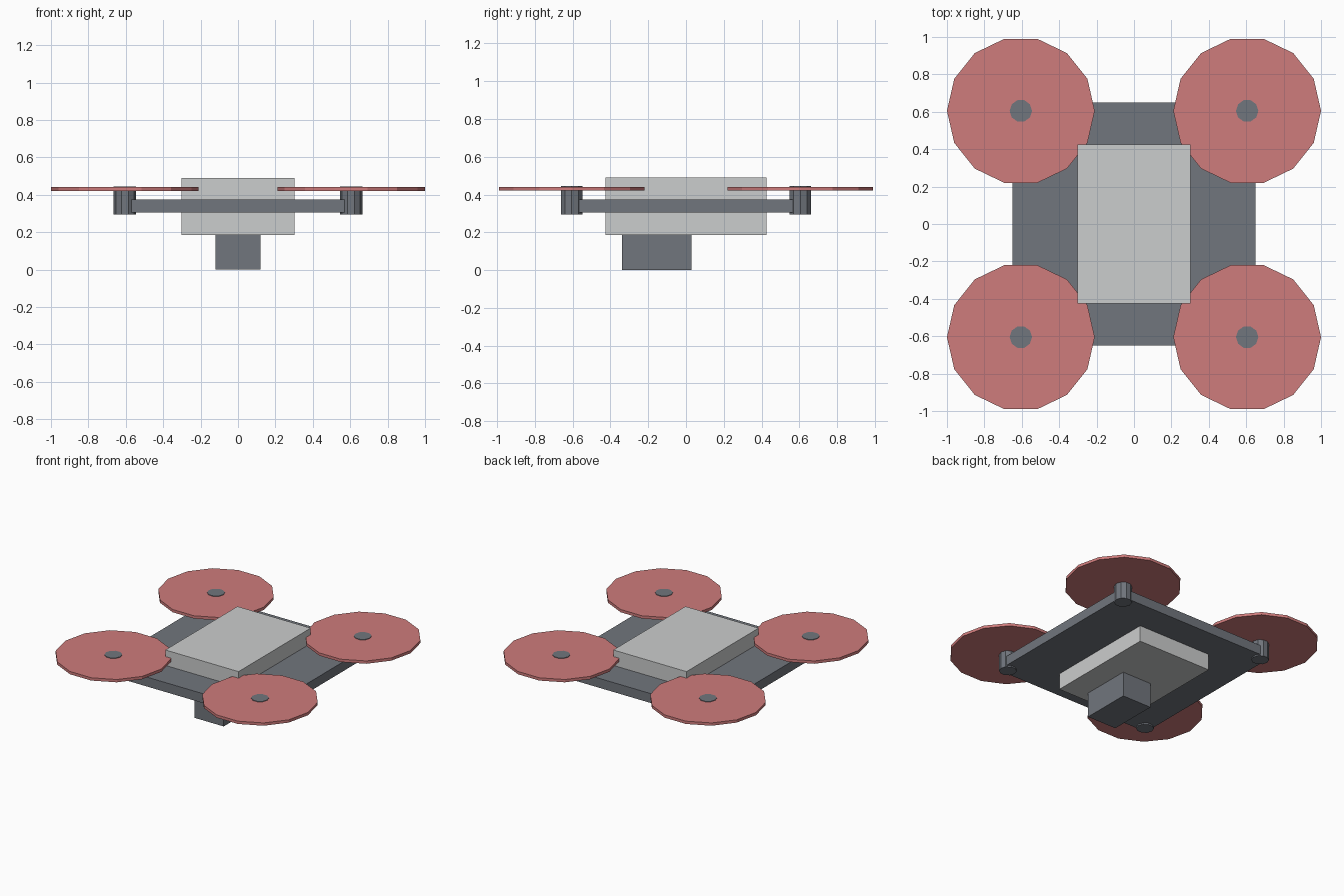
import bpy, bmesh, math

cube = bpy.data.objects.get("Cube")
if cube:
    bpy.data.objects.remove(cube, do_unlink=True)


def make_material(name, rgb):
    mat = bpy.data.materials.new(name)
    mat.use_nodes = True
    mat.diffuse_color = (*rgb, 1)
    mat.node_tree.nodes["Principled BSDF"].inputs["Base Color"].default_value = (*rgb, 1)
    return mat


slate = make_material("slate grey", (0.165, 0.18, 0.205))
silver = make_material("light grey", (0.60, 0.61, 0.61))
rose = make_material("rose red", (0.62, 0.20, 0.20))


def prism(name, outline, z0, z1, mat, location=(0, 0)):
    """Extrude a flat counter-clockwise outline from z0 to z1."""
    bm = bmesh.new()
    base = bm.faces.new([bm.verts.new((x, y, z0)) for x, y in outline])
    top = bmesh.ops.extrude_face_region(bm, geom=[base], use_keep_orig=True)["geom"]
    for v in (g for g in top if isinstance(g, bmesh.types.BMVert)):
        v.co.z = z1
    bmesh.ops.recalc_face_normals(bm, faces=bm.faces)
    mesh = bpy.data.meshes.new(name)
    bm.to_mesh(mesh)
    bm.free()
    mesh.materials.append(mat)
    obj = bpy.data.objects.new(name, mesh)
    obj.location = (*location, 0)
    bpy.context.collection.objects.link(obj)
    return obj


def rectangle(x0, x1, y0, y1):
    return [(x0, y0), (x1, y0), (x1, y1), (x0, y1)]


def polygon(radius, sides):
    step = math.tau / sides
    return [(radius * math.cos(i * step), radius * math.sin(i * step)) for i in range(sides)]


# Frame plate, its corners cut off at the motors
half, cut = 0.65, 0.60
plate = [(-cut, -half), (cut, -half), (half, -cut), (half, cut),
         (cut, half), (-cut, half), (-half, cut), (-half, -cut)]
prism("frame_plate", plate, 0.305, 0.375, slate)

# Body and the camera slung under its front
prism("body", rectangle(-0.302, 0.302, -0.425, 0.425), 0.185, 0.49, silver)
prism("camera", rectangle(-0.12, 0.12, -0.34, 0.03), 0, 0.19, slate)

# Motor and rotor disc at each corner
for side, x in (("right", -0.605), ("left", 0.605)):
    for end, y in (("front", -0.605), ("back", 0.605)):
        prism(f"motor_{end}_{side}", polygon(0.06, 10), 0.295, 0.445, slate, (x, y))
        prism(f"rotor_{end}_{side}", polygon(0.395, 14), 0.42, 0.441, rose, (x, y))
